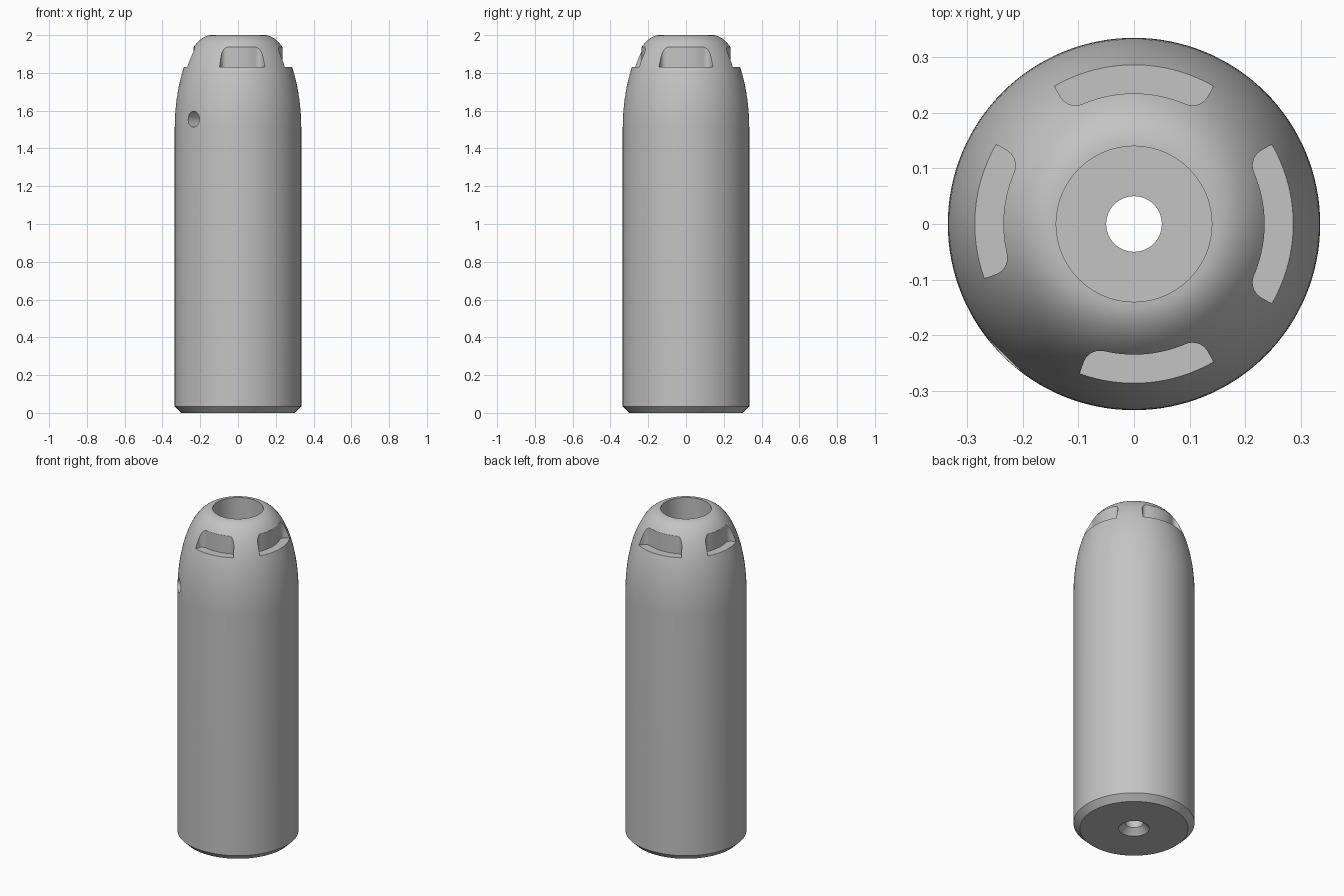
import bpy, bmesh
from math import sin, cos, pi, radians
from mathutils import Matrix

if "Cube" in bpy.data.objects:
    bpy.data.objects.remove(bpy.data.objects["Cube"])

SEG = 128
grey = bpy.data.materials.new("satin grey")
grey.diffuse_color = (0.55, 0.55, 0.55, 1)
grey.use_nodes = True
grey.node_tree.nodes["Principled BSDF"].inputs["Base Color"].default_value = grey.diffuse_color


def make_object(name, bm):
    bmesh.ops.recalc_face_normals(bm, faces=bm.faces)
    mesh = bpy.data.meshes.new(name)
    bm.to_mesh(mesh)
    bm.free()
    mesh.materials.append(grey)
    ob = bpy.data.objects.new(name, mesh)
    bpy.context.collection.objects.link(ob)
    return ob


def lathe(name, profile):
    """Revolve a closed (radius, z) profile about the z axis."""
    bm = bmesh.new()
    rings = [[bm.verts.new((r * cos(2 * pi * k / SEG), r * sin(2 * pi * k / SEG), z))
              for k in range(SEG)] for r, z in profile]
    for i, a in enumerate(rings):
        b = rings[(i + 1) % len(rings)]
        for k in range(SEG):
            n = (k + 1) % SEG
            bm.faces.new((a[k], a[n], b[n], b[k]))
    return make_object(name, bm)


def slot_cutter(name, mid, low, high):
    """Ring-sector prism with rounded inner corners (angles in degrees)."""
    r_in, r_out, fil = 0.235, 0.45, 0.028
    da = fil / r_in
    a0, a1 = radians(mid + low), radians(mid + high)
    plan = [(r_out, a0)]
    steps = [i * pi / 16 for i in range(9)]
    plan += [(r_in + fil * (1 - sin(t)), a0 + da * (1 - cos(t))) for t in steps]
    plan += [(r_in, a0 + da + (a1 - a0 - 2 * da) * i / 20) for i in range(1, 20)]
    plan += [(r_in + fil * (1 - sin(t)), a1 - da * (1 - cos(t))) for t in reversed(steps)]
    plan += [(r_out, a1 + (a0 - a1) * i / 8) for i in range(8)]
    bm = bmesh.new()
    face = bm.faces.new([bm.verts.new((r * cos(a), r * sin(a), 1.83)) for r, a in plan])
    top = bmesh.ops.extrude_face_region(bm, geom=[face])["geom"]
    bmesh.ops.translate(bm, vec=(0, 0, 0.2),
                        verts=[v for v in top if isinstance(v, bmesh.types.BMVert)])
    return make_object(name, bm)


# Body: chamfered foot, straight wall, elliptical nose, stepped bore
profile = [(0.05, 0.035), (0.085, 0), (0.30, 0), (0.335, 0.035)]
profile += [(0.14 + 0.195 * cos(i * pi / 56), 1.5 + 0.5 * sin(i * pi / 56)) for i in range(29)]
profile += [(0.14, 1.0), (0.05, 1.0)]
body = lathe("body", profile)

# Four pockets around the nose; two are shortened beside the side hole
cutters = [slot_cutter("slot_cutter_right", 0, -30, 30),
           slot_cutter("slot_cutter_back", 90, -30, 30),
           slot_cutter("slot_cutter_left", 180, -30, 20),
           slot_cutter("slot_cutter_front", 270, -20, 30)]

# Diagonal side hole into the bore
bm = bmesh.new()
bmesh.ops.create_cone(bm, cap_ends=True, segments=40, radius1=0.042, radius2=0.042, depth=0.32,
                      matrix=Matrix.Rotation(radians(225), 4, 'Z')
                      @ Matrix.Translation((0.26, 0, 1.555))
                      @ Matrix.Rotation(pi / 2, 4, 'Y'))
cutters.append(make_object("side_hole_cutter", bm))

for c in cutters:
    mod = body.modifiers.new(c.name, 'BOOLEAN')
    mod.operation, mod.solver, mod.object = 'DIFFERENCE', 'EXACT', c

# Bake the cuts, then drop the cutters
bpy.context.view_layer.update()
cut = bpy.data.meshes.new_from_object(body.evaluated_get(bpy.context.evaluated_depsgraph_get()))
body.modifiers.clear()
body.data = cut
for c in cutters:
    bpy.data.objects.remove(c)

bpy.context.view_layer.objects.active = body
body.select_set(True)
bpy.ops.object.shade_smooth_by_angle(angle=radians(25))
